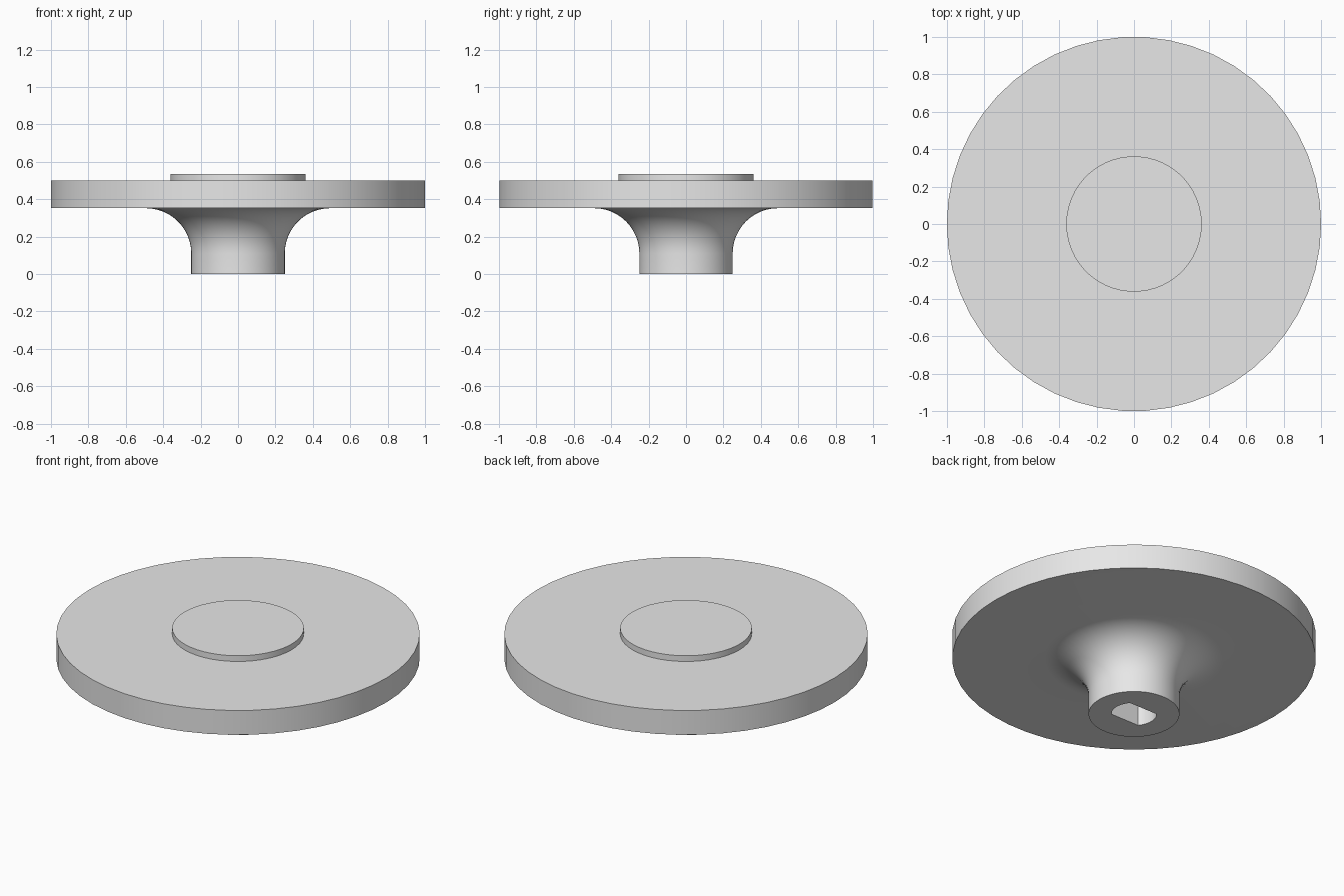
import bpy
import bmesh
from math import sin, cos, pi, asin

if "Cube" in bpy.data.objects:
    bpy.data.objects.remove(bpy.data.objects["Cube"])

SIDES = 50

grey = bpy.data.materials.new("light_grey")
grey.use_nodes = True
grey.diffuse_color = (0.8, 0.8, 0.8, 1)
grey.node_tree.nodes["Principled BSDF"].inputs["Base Color"].default_value = (0.8, 0.8, 0.8, 1)


def circle(radius):
    return [(radius * cos(2 * pi * i / SIDES), radius * sin(2 * pi * i / SIDES))
            for i in range(SIDES)]


def stack(name, sections):
    """Join (outline, height) sections into a closed solid."""
    bm = bmesh.new()
    rings = [[bm.verts.new((x, y, z)) for x, y in outline] for outline, z in sections]
    for low, high in zip(rings, rings[1:]):
        for i in range(len(low)):
            j = (i + 1) % len(low)
            bm.faces.new((low[i], low[j], high[j], high[i]))
    bm.faces.new(rings[0][::-1])
    bm.faces.new(rings[-1])
    bmesh.ops.recalc_face_normals(bm, faces=bm.faces)
    mesh = bpy.data.meshes.new(name)
    bm.to_mesh(mesh)
    bm.free()
    mesh.materials.append(grey)
    obj = bpy.data.objects.new(name, mesh)
    bpy.context.collection.objects.link(obj)
    return obj


def activate(obj):
    bpy.ops.object.select_all(action="DESELECT")
    obj.select_set(True)
    bpy.context.view_layer.objects.active = obj


# Hub flaring through a quarter-round fillet into the wheel disc
HUB, FILLET, DISC_Z, DISC_TOP = 0.25, 0.242, 0.352, 0.5
STEPS = 12
profile = [(HUB, 0)]
for i in range(STEPS + 1):
    a = pi / 2 * i / STEPS
    profile.append((HUB + FILLET * (1 - cos(a)), DISC_Z - FILLET * (1 - sin(a))))
profile += [(1, DISC_Z), (1, DISC_TOP)]
wheel = stack("wheel_and_hub", [(circle(r), z) for r, z in profile])

# Blind shaft bore: round with two parallel flats
BORE, FLAT, DEPTH = 0.125, 0.08, 0.35
corner = asin(FLAT / BORE)
bore = []
for start in (-corner, pi - corner):
    for i in range(11):
        a = start + 2 * corner * i / 10
        bore.append((BORE * cos(a), BORE * sin(a)))
cutter = stack("bore_cutter", [(bore, -0.1), (bore, DEPTH)])
cutter.hide_render = True

cut = wheel.modifiers.new("bore", "BOOLEAN")
cut.operation = "DIFFERENCE"
cut.solver = "EXACT"
cut.object = cutter
activate(wheel)
bpy.ops.object.modifier_apply(modifier=cut.name)
bpy.data.objects.remove(cutter)

# Low raised boss on top
boss = stack("top_boss", [(circle(0.362), DISC_TOP - 0.01), (circle(0.362), 0.535)])

for part in (wheel, boss):
    activate(part)
    bpy.ops.object.shade_smooth_by_angle(angle=pi / 6)
